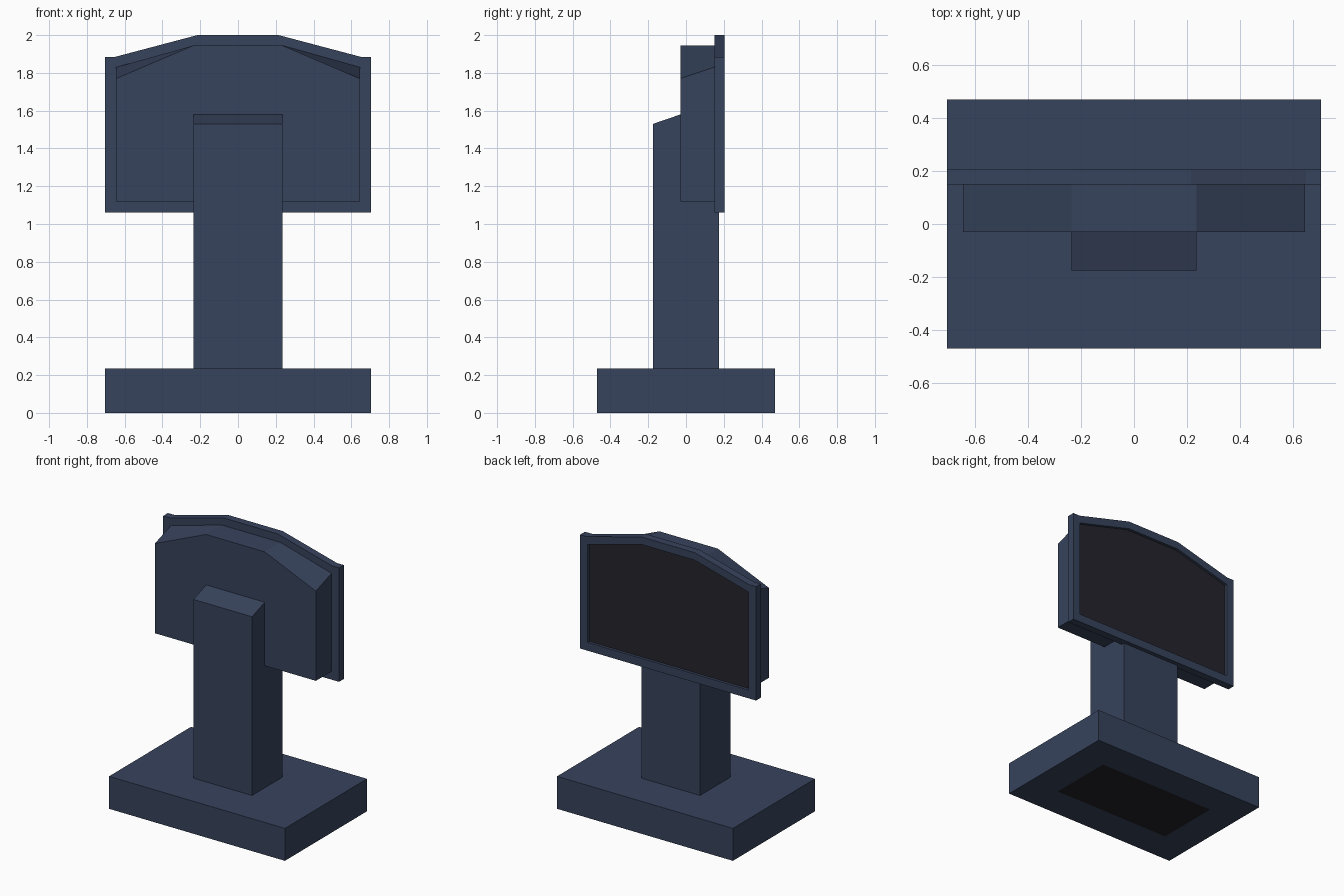
import bpy
import bmesh

cube = bpy.data.objects.get("Cube")
if cube:
    bpy.data.objects.remove(cube, do_unlink=True)


def make_material(name, rgb):
    mat = bpy.data.materials.new(name)
    mat.use_nodes = True
    mat.diffuse_color = (*rgb, 1)
    mat.node_tree.nodes["Principled BSDF"].inputs["Base Color"].default_value = (*rgb, 1)
    return mat


slate = make_material("slate blue", (0.038, 0.056, 0.107))
black = make_material("screen black", (0.017, 0.017, 0.025))


def loft(name, rings, inset=0, dark_end=False):
    """Bridge matching rings of points, cap both ends; optionally inset and darken the last cap."""
    bm = bmesh.new()
    loops = [[bm.verts.new(p) for p in ring] for ring in rings]
    count = len(rings[0])
    for a, b in zip(loops, loops[1:]):
        for i in range(count):
            j = (i + 1) % count
            bm.faces.new((a[i], a[j], b[j], b[i]))
    bm.faces.new(loops[0])
    end = bm.faces.new(loops[-1])
    end.material_index = int(dark_end)
    bmesh.ops.recalc_face_normals(bm, faces=bm.faces)
    if inset:
        rim = bmesh.ops.inset_individual(bm, faces=[end], thickness=inset)
        for face in rim["faces"]:
            face.material_index = 0
        end.material_index = 1
    bmesh.ops.remove_doubles(bm, verts=bm.verts, dist=0.0001)
    mesh = bpy.data.meshes.new(name)
    bm.to_mesh(mesh)
    bm.free()
    mesh.materials.append(slate)
    mesh.materials.append(black)
    obj = bpy.data.objects.new(name, mesh)
    bpy.context.collection.objects.link(obj)
    return obj


def mirrored(half, y):
    """Outline in the xz plane at depth y, from its right half listed bottom to top."""
    return [(x, y, z) for x, z in half] + [(-x, y, z) for x, z in reversed(half)]


# Base slab with a dark panel set into its underside
corners = [(-0.705, -0.47), (0.705, -0.47), (0.705, 0.47), (-0.705, 0.47)]
loft("base", [[(x, y, z) for x, y in corners] for z in (0.235, 0)], inset=0.33)

# Column with a sloping top
side = [(-0.175, 0.235), (0.175, 0.235), (0.175, 1.65), (-0.175, 1.53)]
loft("column", [[(x, y, z) for y, z in side] for x in (-0.235, 0.235)])

# Housing, whose shoulders drop lower at the front
loft("screen_housing", [
    mirrored([(0.645, 1.12), (0.645, shoulder), (0.235, 1.945)], y)
    for y, shoulder in ((-0.03, 1.77), (0.15, 1.83))])

# Frame with a recessed screen on the back
outer = [(0.705, 1.06), (0.705, 1.885), (0.65, 1.885), (0.215, 2.0)]
inner = [(0.645, 1.12), (0.645, 1.83), (0.645, 1.83), (0.215, 1.945)]
loft("screen_frame", [
    mirrored(outer, 0.15), mirrored(outer, 0.205),
    mirrored(inner, 0.205), mirrored(inner, 0.185)], dark_end=True)
